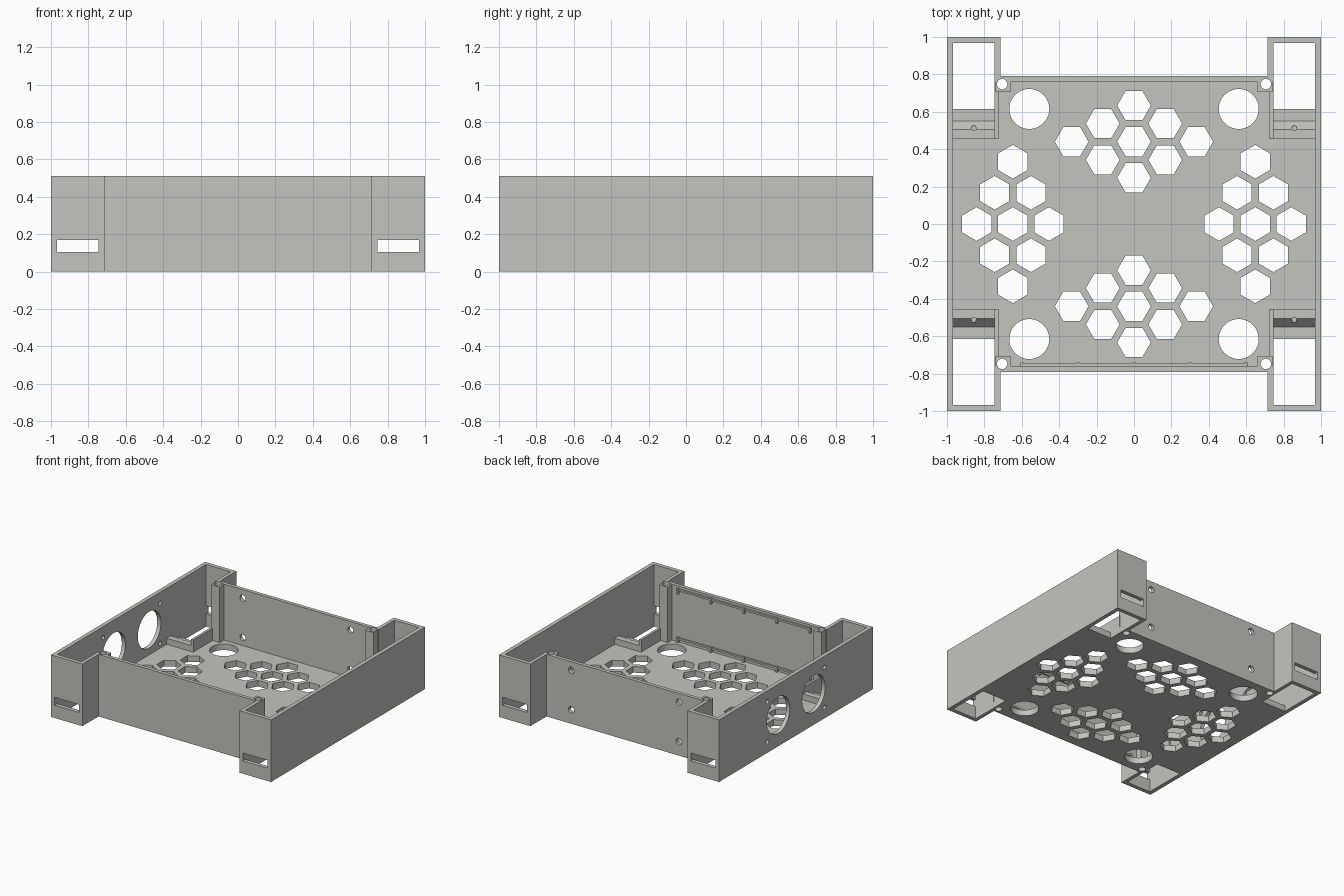
import bpy, bmesh, math
from mathutils import Matrix

if "Cube" in bpy.data.objects:
    bpy.data.objects.remove(bpy.data.objects["Cube"])

H, FLOOR = 0.51, 0.05
SIGNS = [(sx, sy) for sx in (-1, 1) for sy in (-1, 1)]

grey = bpy.data.materials.new("light_grey_plastic")
grey.diffuse_color = (0.55, 0.55, 0.52, 1)
grey.use_nodes = True
grey.node_tree.nodes["Principled BSDF"].inputs["Base Color"].default_value = grey.diffuse_color


def prism(bm, pts, lo, hi, axis="z"):
    """Extrude a 2D outline along an axis: z uses (x, y), x uses (y, z)."""
    place = (lambda p, t: (p[0], p[1], t)) if axis == "z" else (lambda p, t: (t, p[0], p[1]))
    a = [bm.verts.new(place(p, lo)) for p in pts]
    b = [bm.verts.new(place(p, hi)) for p in pts]
    faces = [bm.faces.new(a), bm.faces.new(b)]
    n = len(pts)
    for i in range(n):
        j = (i + 1) % n
        faces.append(bm.faces.new((a[i], a[j], b[j], b[i])))
    bmesh.ops.recalc_face_normals(bm, faces=faces)


def box(bm, x0, x1, y0, y1, z0, z1):
    x0, x1 = sorted((x0, x1))
    y0, y1 = sorted((y0, y1))
    prism(bm, [(x0, y0), (x1, y0), (x1, y1), (x0, y1)], z0, z1)


def ngon(cx, cy, r, n, turn=0.0):
    return [(cx + r * math.cos(turn + 2 * math.pi * i / n),
             cy + r * math.sin(turn + 2 * math.pi * i / n)) for i in range(n)]


def rod_y(bm, x, z, r, y0, y1, n=16):
    """Round cutter lying along y."""
    m = Matrix.Translation((x, (y0 + y1) / 2, z)) @ Matrix.Rotation(math.pi / 2, 4, "X")
    bmesh.ops.create_cone(bm, cap_ends=True, segments=n, radius1=r, radius2=r,
                          depth=y1 - y0, matrix=m)


def finish(bm, name):
    me = bpy.data.meshes.new(name)
    bm.to_mesh(me)
    bm.free()
    me.materials.append(grey)
    ob = bpy.data.objects.new(name, me)
    bpy.context.collection.objects.link(ob)
    return ob


def cut(ob, cutter):
    m = ob.modifiers.new("cut", "BOOLEAN")
    m.operation, m.solver, m.object = "DIFFERENCE", "EXACT", cutter
    bpy.context.view_layer.update()
    me = bpy.data.meshes.new_from_object(ob.evaluated_get(bpy.context.evaluated_depsgraph_get()))
    ob.modifiers.clear()
    ob.data = me


def h_outline(out_x, in_x, leg_y, main_y):
    """H-shaped plan with four corner legs."""
    q = [(out_x, leg_y), (in_x, leg_y), (in_x, main_y)]
    return (q + [(-x, y) for x, y in reversed(q)] +
            [(-x, -y) for x, y in q] + [(x, -y) for x, y in reversed(q)])


# Tray body with a hollow interior
bm = bmesh.new()
prism(bm, h_outline(1.0, 0.715, 1.0, 0.79), 0, H)
tray = finish(bm, "tray")
bm = bmesh.new()
prism(bm, h_outline(0.967, 0.745, 0.967, 0.76), FLOOR, H + 0.2)
cavity = finish(bm, "cavity_cutter")
cut(tray, cavity)

# Floor openings: honeycomb vents, round ports, leg wells, screw holes
bm = bmesh.new()
pattern = [(0, 0), (0, 0.193), (0, -0.193), (0.333, 0), (-0.333, 0)]
pattern += [(sx * 0.167, sy * 0.097) for sx, sy in SIGNS]
for s in (-1, 1):
    for dx, dy in pattern:
        prism(bm, ngon(dx, s * 0.44 + dy, 0.09, 6), -0.1, 0.1)
        prism(bm, ngon(s * 0.648 + dy, dx, 0.09, 6, math.pi / 6), -0.1, 0.1)
for sx, sy in SIGNS:
    prism(bm, ngon(sx * 0.56, sy * 0.615, 0.107, 40), -0.1, 0.1)
    prism(bm, ngon(sx * 0.705, sy * 0.748, 0.028, 20), -0.1, H + 0.1)
    box(bm, sx * 0.745, sx * 0.967, sy * 0.615, sy * 0.967, -0.1, 0.08)
    # Slots in the leg ends
    box(bm, sx * 0.745, sx * 0.967, sy * 0.94, sy * 1.1, 0.105, 0.17)
# Fan openings and their screw holes in the left wall
for s in (-1, 1):
    prism(bm, ngon(s * 0.23, 0.255, 0.15, 40), -1.1, -0.9, "x")
    for z in (0.09, 0.42):
        prism(bm, ngon(s * 0.37, z, 0.018, 16), -1.1, -0.9, "x")
    # Screw holes in the back wall
    for z in (0.115, 0.44):
        rod_y(bm, s * 0.49, z, 0.026, 0.7, 0.9)
holes = finish(bm, "hole_cutter")
cut(tray, holes)

# Corner screw posts
bm = bmesh.new()
for sx, sy in SIGNS:
    box(bm, sx * 0.66, sx * 0.74, sy * 0.705, sy * 0.785, 0.01, H - 0.004)
posts = finish(bm, "corner_posts")
cut(posts, holes)

# Wedge stops beside the leg wells, each with a pilot hole
bm = bmesh.new()
pilot = bmesh.new()
for sx, sy in SIGNS:
    x0, x1 = sorted((sx * 0.735, sx * 0.98))
    prism(bm, [(sy * y, z) for y, z in ((0.455, 0.03), (0.455, 0.1), (0.505, 0.1),
                                        (0.55, FLOOR), (0.55, 0.03))], x0, x1, "x")
    prism(pilot, ngon(sx * 0.857, sy * 0.513, 0.013, 16), 0.06, 0.2)
stops = finish(bm, "wedge_stops")
pilots = finish(pilot, "pilot_cutter")
cut(stops, pilots)

# Low side rails next to the wedge stops
bm = bmesh.new()
for sx, sy in SIGNS:
    box(bm, sx * 0.725, sx * 0.745, sy * 0.455, sy * 0.72, 0.03, 0.15)
finish(bm, "side_rails")

# Thin ledges and pegs inside the front wall
bm = bmesh.new()
for z in (0.075, 0.475):
    box(bm, -0.61, 0.61, -0.765, -0.745, z, z + 0.015)
    for i in range(-2, 3):
        box(bm, i * 0.3 - 0.008, i * 0.3 + 0.008, -0.765, -0.74, z - 0.025, z + 0.02)
finish(bm, "front_ledges")

# Remove helper cutters
for ob in (cavity, holes, pilots):
    bpy.data.objects.remove(ob)

# Smooth round holes, keep hard edges
for ob in bpy.context.collection.objects:
    ob.select_set(True)
    bpy.context.view_layer.objects.active = ob
bpy.ops.object.shade_smooth_by_angle(angle=math.radians(25))
